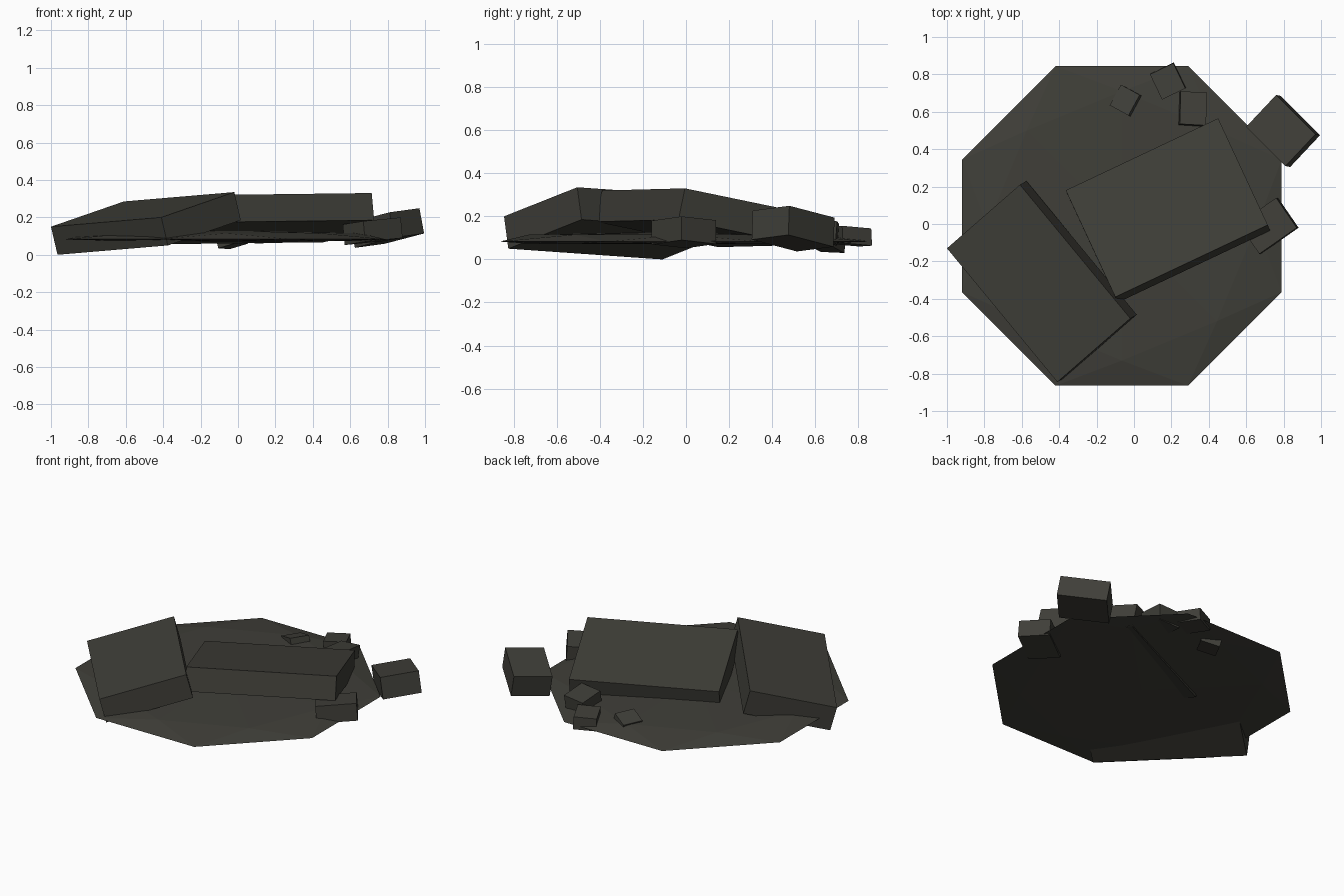
import bpy, bmesh
from math import sin, cos, pi
from mathutils import Vector

cube = bpy.data.objects.get("Cube")
if cube:
    bpy.data.objects.remove(cube, do_unlink=True)

stone = bpy.data.materials.new("dark_stone")
stone.use_nodes = True
colour = (0.05, 0.049, 0.04, 1)
stone.diffuse_color = colour
bsdf = stone.node_tree.nodes["Principled BSDF"]
bsdf.inputs["Base Color"].default_value = colour
bsdf.inputs["Roughness"].default_value = 0.9


def finish(name, bm):
    bmesh.ops.recalc_face_normals(bm, faces=bm.faces)
    mesh = bpy.data.meshes.new(name)
    bm.to_mesh(mesh)
    bm.free()
    mesh.materials.append(stone)
    obj = bpy.data.objects.new(name, mesh)
    bpy.context.collection.objects.link(obj)
    return obj


def slab(name, corner, side_a, side_b, drop):
    """Tilted block: one top corner and its three edge vectors."""
    bm = bmesh.new()
    bmesh.ops.create_cube(bm, size=1)
    c, a, b, d = map(Vector, (corner, side_a, side_b, drop))
    for v in bm.verts:
        v.co = c + a * (v.co.x + 0.5) + b * (v.co.y + 0.5) + d * (0.5 - v.co.z)
    return finish(name, bm)


# Shallow eight-sided rubble mound with a faceted top and underside
def ring(bm, radius, z, turn):
    return [bm.verts.new((-0.065 + radius * cos((i + turn) * pi / 4),
                          -0.01 + radius * sin((i + turn) * pi / 4), z))
            for i in range(8)]


bm = bmesh.new()
rim = ring(bm, 0.925, 0.083, 0.5)
for inner_z, centre_z in ((0.115, 0.13), (0.073, 0.07)):
    inner = ring(bm, 0.72, inner_z, 1)
    centre = bm.verts.new((-0.065, -0.01, centre_z))
    for i in range(8):
        j = (i + 1) % 8
        bm.faces.new((rim[i], rim[j], inner[i]))
        bm.faces.new((inner[i], rim[j], inner[j]))
        bm.faces.new((inner[i], inner[j], centre))
finish("rubble_mound", bm)

# Two large fallen slabs
slab("left_slab", (-1, -0.13, 0.15), (0.39, 0.34, 0.135),
     (0.59, -0.715, 0.05), (0.035, 0.02, -0.15))
slab("centre_slab", (-0.1, -0.39, 0.32), (0.815, 0.385, 0.01),
     (-0.265, 0.57, -0.118), (0.013, -0.03, -0.145))

# Loose blocks around the edge
slab("large_block", (0.6, 0.52, 0.172), (0.21, -0.21, 0.055),
     (0.16, 0.17, 0.022), (0.025, -0.005, -0.135))
slab("side_block", (0.56, 0, 0.162), (0.11, -0.16, 0.018),
     (0.2, 0.14, 0.02), (0.01, 0, -0.11))
slab("back_block", (0.085, 0.8, 0.14), (0.065, -0.135, 0.012),
     (0.125, 0.06, 0.004), (0.003, 0.004, -0.08))
slab("inner_block", (0.25, 0.71, 0.165), (-0.005, -0.175, 0.015),
     (0.14, -0.008, 0.012), (-0.01, -0.008, -0.1))
slab("small_block", (-0.13, 0.635, 0.125), (0.1, -0.055, 0.03),
     (0.06, 0.11, -0.005), (0.025, -0.01, -0.09))
